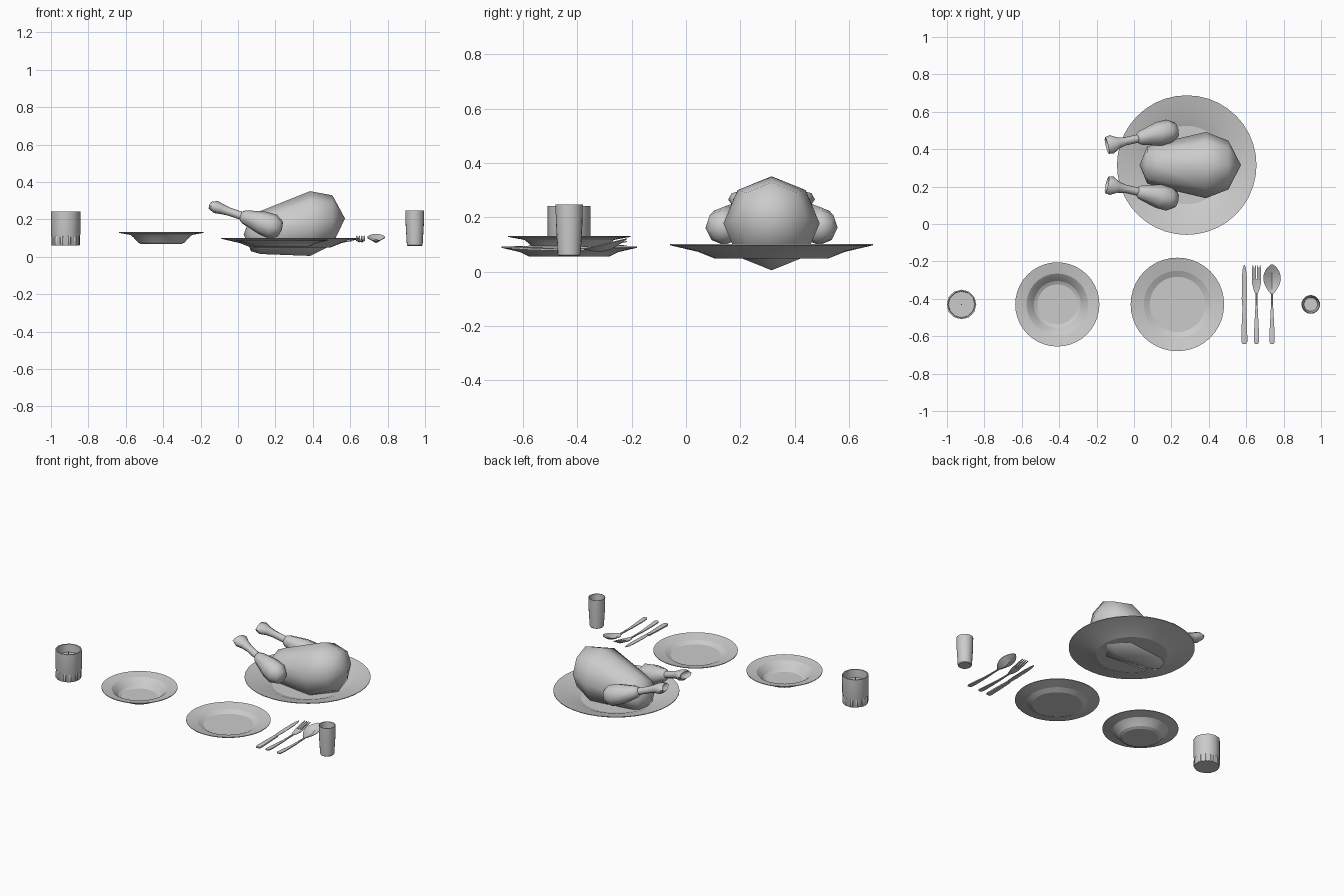
import bpy, bmesh
from math import sin, cos, pi, radians
from mathutils import Vector

old = bpy.data.objects.get("Cube")
if old:
    bpy.data.objects.remove(old)

grey = bpy.data.materials.new("plain_grey")
grey.use_nodes = True
GREY = (0.6, 0.6, 0.6, 1)
grey.diffuse_color = GREY
grey.node_tree.nodes["Principled BSDF"].inputs["Base Color"].default_value = GREY


def loft(name, rings, start=None, end=None, closed=False, angle=40):
    """Skin a list of equal rings; the ends are flat caps or fans to a point."""
    bm = bmesh.new()
    loops = [[bm.verts.new(p) for p in ring] for ring in rings]
    n = len(loops[0])
    pairs = list(zip(loops, loops[1:]))
    if closed:
        pairs.append((loops[-1], loops[0]))
    for a, b in pairs:
        for i in range(n):
            j = (i + 1) % n
            bm.faces.new((a[i], a[j], b[j], b[i]))
    if not closed:
        for loop, tip in ((loops[0], start), (loops[-1], end)):
            if tip is None:
                bm.faces.new(loop)
            else:
                v = bm.verts.new(tip)
                for i in range(n):
                    bm.faces.new((loop[i], loop[(i + 1) % n], v))
    bmesh.ops.recalc_face_normals(bm, faces=bm.faces)
    mesh = bpy.data.meshes.new(name)
    bm.to_mesh(mesh)
    bm.free()
    mesh.materials.append(grey)
    ob = bpy.data.objects.new(name, mesh)
    bpy.context.collection.objects.link(ob)
    bpy.ops.object.select_all(action='DESELECT')
    ob.select_set(True)
    bpy.context.view_layer.objects.active = ob
    bpy.ops.object.shade_smooth_by_angle(angle=radians(angle))
    return ob


def circle(x, y, z, r, n):
    return [(x + r * cos(2 * pi * i / n), y + r * sin(2 * pi * i / n), z) for i in range(n)]


def lathe(name, x, y, profile, n, angle=40):
    """Turn an (r, z) profile, running from the underside round to the inside."""
    return loft(name, [circle(x, y, z, r, n) for r, z in profile], angle=angle)


def plate(name, x, y, profile, t=0.004):
    under = [(r, z) for r, z in profile]
    upper = [(r, z + t) for r, z in reversed(profile)]
    return lathe(name, x, y, under + upper, 40, 12)


# Plates
ROW = -0.43
plate("soup_plate", -0.41, ROW, [(0.107, 0.068), (0.125, 0.077), (0.15, 0.105),
                                 (0.165, 0.117), (0.225, 0.128)])
plate("dinner_plate", 0.232, ROW, [(0.148, 0.056), (0.18, 0.072), (0.25, 0.088)])
plate("serving_plate", 0.282, 0.315, [(0.21, 0.049), (0.27, 0.073), (0.373, 0.097)])

# Tall tumbler
lathe("tumbler", 0.945, ROW, [(0.038, 0.058), (0.042, 0.062), (0.049, 0.18), (0.05, 0.247),
                              (0.046, 0.247), (0.044, 0.18), (0.036, 0.07)], 20)

# Candle jar with a fluted foot, wax and wick
JX = -0.922
lathe("candle_jar", JX, ROW, [(0.074, 0.06), (0.076, 0.064), (0.076, 0.108), (0.079, 0.12),
                              (0.079, 0.242), (0.072, 0.242), (0.07, 0.19)], 12)
for i in range(12):
    a = 2 * pi * (i + 0.5) / 12
    lathe("jar_flute", JX + 0.062 * cos(a), ROW + 0.062 * sin(a),
          [(0.013, 0.06), (0.016, 0.066), (0.016, 0.105), (0.01, 0.118)], 8)
lathe("wick", JX, ROW, [(0.004, 0.185), (0.003, 0.225)], 6)

# Roast body: octagonal sections along x (x, z, half width, half height)
CY = 0.315
body = [(0.07, 0.125, 0.098, 0.095), (0.12, 0.13, 0.115, 0.115), (0.385, 0.178, 0.177, 0.173),
        (0.505, 0.197, 0.13, 0.132)]
loft("roast_body",
     [[(x, CY + w * cos(i * pi / 4), z + h * sin(i * pi / 4)) for i in range(8)]
      for x, z, w, h in body],
     (0.03, CY, 0.12), (0.572, CY, 0.205), angle=50)


def drumstick(side):
    """Loft along a sloping axis; s runs from the thigh to the bone end."""
    a = Vector((0.235, CY + side * 0.19, 0.145))
    b = Vector((-0.145, CY + side * 0.105, 0.275))
    axis = (b - a).normalized()
    across = axis.cross(Vector((0, 0, 1))).normalized()
    up = across.cross(axis)

    def rings(stations):
        return [[a + (b - a) * s + across * w * cos(i * pi / 4) + up * h * sin(i * pi / 4)
                 for i in range(8)] for s, w, h in stations]

    tag = "left" if side > 0 else "right"
    loft("drumstick_meat_" + tag,
         rings([(0.03, 0.042, 0.045), (0.13, 0.066, 0.068), (0.28, 0.064, 0.063),
                (0.53, 0.037, 0.037), (0.57, 0.026, 0.026)]), a, angle=60)
    # Bone with a notched knuckle
    loft("drumstick_bone_" + tag,
         rings([(0.5, 0.022, 0.022), (0.62, 0.022, 0.022), (0.74, 0.022, 0.022),
                (0.84, 0.03, 0.027), (0.93, 0.05, 0.034), (1.0, 0.046, 0.022)]),
         end=a + (b - a) * 0.91, angle=60)


drumstick(1)
drumstick(-1)


def ribbon(name, x, stations, t=0.006):
    """Thin strip along y: (y, half width, z, dish depth), negative depth is domed."""
    return loft(name, [[(x - w, y, z), (x, y, z - d), (x + w, y, z),
                        (x + w, y, z - t), (x, y, z - d - t), (x - w, y, z - t)]
                       for y, w, z, d in stations])


def handle(name, x):
    ribbon(name, x, [(-0.642, 0.007, 0.09, -0.002), (-0.632, 0.014, 0.09, -0.004),
                     (-0.59, 0.014, 0.087, -0.004), (-0.48, 0.008, 0.083, -0.003),
                     (-0.42, 0.005, 0.084, -0.002), (-0.37, 0.005, 0.085, -0.002)])


# Knife
KX = 0.59
ribbon("knife_handle", KX, [(-0.642, 0.009, 0.09, -0.003), (-0.63, 0.016, 0.09, -0.004),
                            (-0.56, 0.015, 0.091, -0.005), (-0.447, 0.01, 0.092, -0.004)], 0.009)
ribbon("knife_blade", KX, [(-0.45, 0.01, 0.092, 0), (-0.40, 0.014, 0.093, 0),
                           (-0.28, 0.013, 0.096, 0), (-0.235, 0.008, 0.098, 0),
                           (-0.218, 0.002, 0.099, 0)], 0.003)

# Fork
FX = 0.655
handle("fork_handle", FX)
ribbon("fork_head", FX, [(-0.375, 0.006, 0.085, 0), (-0.35, 0.016, 0.086, 0.003),
                         (-0.32, 0.023, 0.09, 0.004), (-0.295, 0.024, 0.095, 0.003)], 0.004)
for i in range(4):
    ribbon("fork_tine", FX + (i - 1.5) * 0.0132, [(-0.3, 0.0043, 0.094, 0),
                                                (-0.25, 0.0038, 0.106, 0),
                                                (-0.218, 0.002, 0.113, 0)], 0.004)

# Spoon: dished bowl following an egg outline
SX = 0.738
handle("spoon_handle", SX)
bowl = []
for i in range(11):
    u = i / 10
    w = 0.006 + 0.041 * sin(pi * u ** 1.15) ** 0.75 if i < 10 else 0.008
    bowl.append((-0.375 + 0.158 * u, w, 0.086 + 0.037 * u, 0.025 * sin(pi * u)))
ribbon("spoon_bowl", SX, bowl, 0.003)
